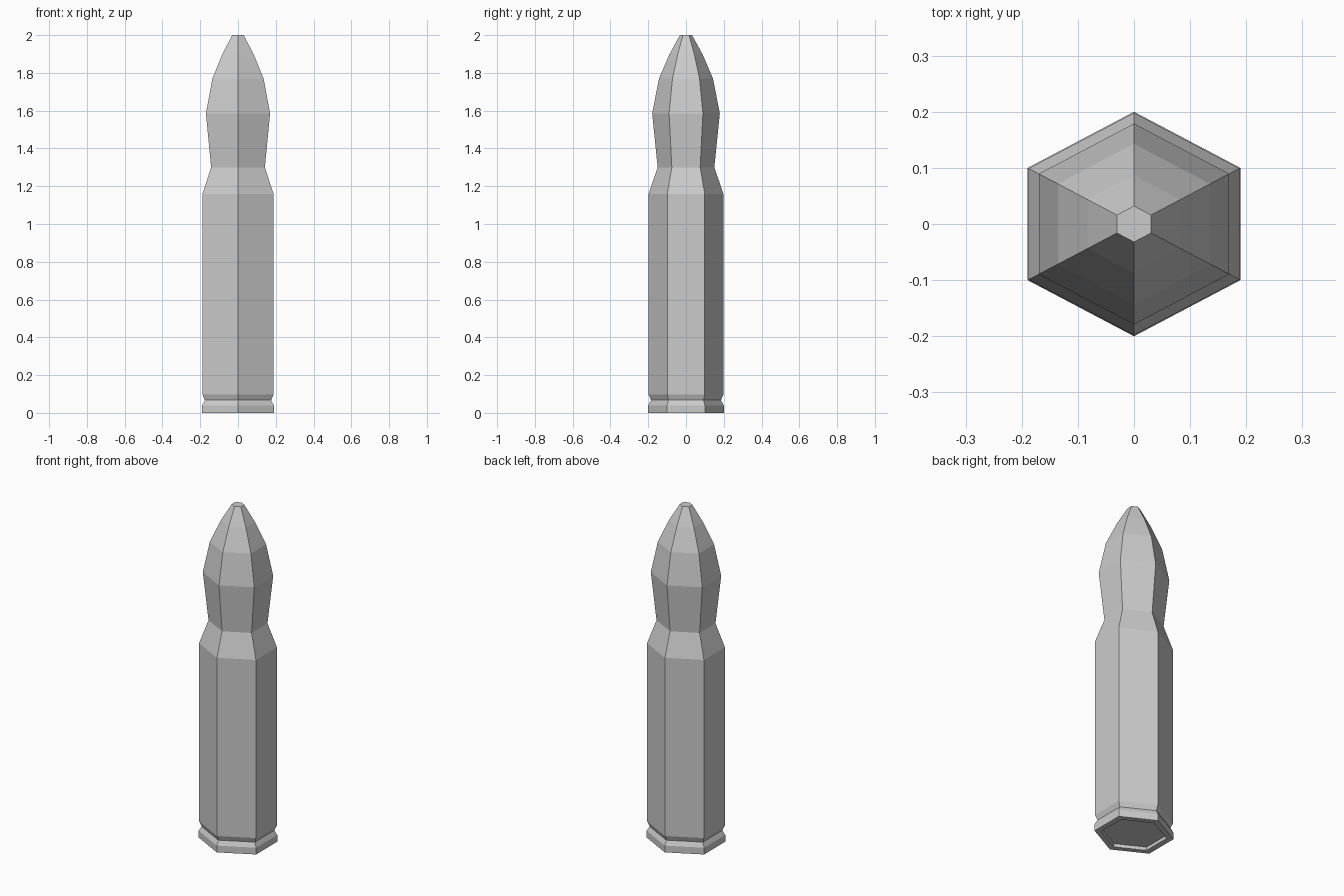
import bpy, bmesh, math

if "Cube" in bpy.data.objects:
    bpy.data.objects.remove(bpy.data.objects["Cube"])

SIDES = 6
X_STRETCH = 1.095  # the hexagon is slightly wider than regular


def lathe(name, profile):
    """Six-sided flat-faced solid from (radius, z) rings, capped at both ends."""
    bm = bmesh.new()
    rings = []
    for r, z in profile:
        ring = []
        for i in range(SIDES):
            a = math.pi / 2 + 2 * math.pi * i / SIDES
            ring.append(bm.verts.new((r * math.cos(a) * X_STRETCH, r * math.sin(a), z)))
        rings.append(ring)
    for low, high in zip(rings, rings[1:]):
        for i in range(SIDES):
            j = (i + 1) % SIDES
            bm.faces.new((low[i], low[j], high[j], high[i]))
    bm.faces.new(rings[0][::-1])
    bm.faces.new(rings[-1])
    bmesh.ops.recalc_face_normals(bm, faces=bm.faces[:])
    mesh = bpy.data.meshes.new(name)
    bm.to_mesh(mesh)
    bm.free()
    obj = bpy.data.objects.new(name, mesh)
    bpy.context.collection.objects.link(obj)
    return obj


# One continuous shell: recessed base, rim, groove, case, neck, pointed tip
lathe("cartridge", [
    (0.165, 0.02), (0.165, 0.0),
    (0.20, 0.0), (0.20, 0.04),
    (0.185, 0.067), (0.198, 0.097),
    (0.198, 1.16), (0.15, 1.30),
    (0.179, 1.585), (0.143, 1.77),
    (0.087, 1.90), (0.032, 2.0),
])
